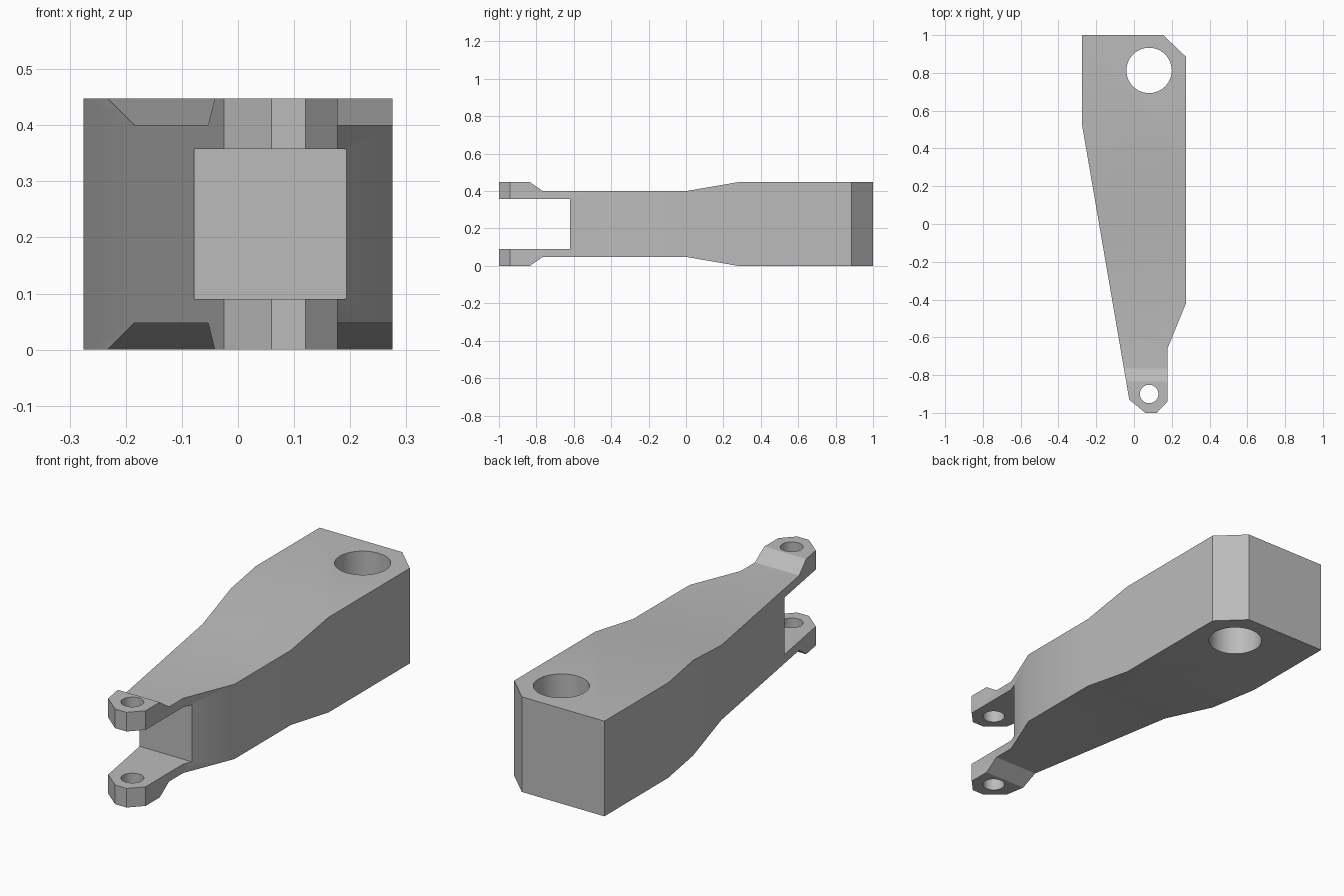
import bpy
import bmesh
from math import radians
from mathutils import Vector

old = bpy.data.objects.get("Cube")
if old:
    bpy.data.objects.remove(old, do_unlink=True)

HEIGHT = 0.448

grey = bpy.data.materials.new("plain grey")
grey.use_nodes = True
COLOUR = (0.5, 0.5, 0.5, 1)
grey.diffuse_color = COLOUR
grey.node_tree.nodes["Principled BSDF"].inputs["Base Color"].default_value = COLOUR


def prism(name, points, sweep):
    """Close a flat outline and sweep it into a solid."""
    bm = bmesh.new()
    face = bm.faces.new([bm.verts.new(p) for p in points])
    swept = bmesh.ops.extrude_face_region(bm, geom=[face])["geom"]
    moved = [v for v in swept if isinstance(v, bmesh.types.BMVert)]
    bmesh.ops.translate(bm, verts=moved, vec=Vector(sweep))
    bmesh.ops.recalc_face_normals(bm, faces=bm.faces)
    mesh = bpy.data.meshes.new(name)
    bm.to_mesh(mesh)
    bm.free()
    obj = bpy.data.objects.new(name, mesh)
    bpy.context.collection.objects.link(obj)
    mesh.materials.append(grey)
    return obj


def cylinder(name, x, y, radius):
    bpy.ops.mesh.primitive_cylinder_add(vertices=48, radius=radius, depth=1,
                                        location=(x, y, HEIGHT / 2))
    obj = bpy.context.object
    obj.name = name
    obj.data.materials.append(grey)
    return obj


def cut(body, tool, operation):
    """Apply a boolean and discard its cutter."""
    tool.hide_render = True
    mod = body.modifiers.new(tool.name, "BOOLEAN")
    mod.object, mod.operation, mod.solver = tool, operation, "EXACT"
    bpy.context.view_layer.objects.active = body
    bpy.ops.object.modifier_apply(modifier=mod.name)
    bpy.data.objects.remove(tool, do_unlink=True)


# Tapered arm outline seen from above
plan = [(-0.275, 1), (-0.275, 0.525), (-0.025, -0.93), (0.06, -1), (0.12, -1),
        (0.177, -0.94), (0.177, -0.66), (0.275, -0.42), (0.275, 0.885), (0.155, 1)]
arm = prism("clevis_arm", [(x, y, -0.1) for x, y in plan], (0, 0, HEIGHT + 0.2))

# Side profile, mirrored about mid height: raised lugs, thin waist, thick end
upper = [(-1.1, HEIGHT), (-0.835, HEIGHT), (-0.765, 0.4), (0, 0.4),
         (0.28, HEIGHT), (1.1, HEIGHT)]
side = upper + [(y, HEIGHT - z) for y, z in reversed(upper)]
cut(arm, prism("side_profile", [(-0.5, y, z) for y, z in side], (1, 0, 0)), "INTERSECT")

# Fork slot between the two lugs
slot = [(-1.2, 0.09), (-0.62, 0.09), (-0.62, 0.358), (-1.2, 0.358)]
cut(arm, prism("fork_slot", [(-0.5, y, z) for y, z in slot], (1, 0, 0)), "DIFFERENCE")

# Pivot bore and lug pin holes
for name, y, radius in (("pivot_bore", 0.813, 0.12), ("pin_holes", -0.9, 0.049)):
    cut(arm, cylinder(name, 0.08, y, radius), "DIFFERENCE")

# Soften gentle bends only
bpy.ops.object.select_all(action="DESELECT")
arm.select_set(True)
bpy.context.view_layer.objects.active = arm
bpy.ops.object.shade_smooth_by_angle(angle=radians(30))
